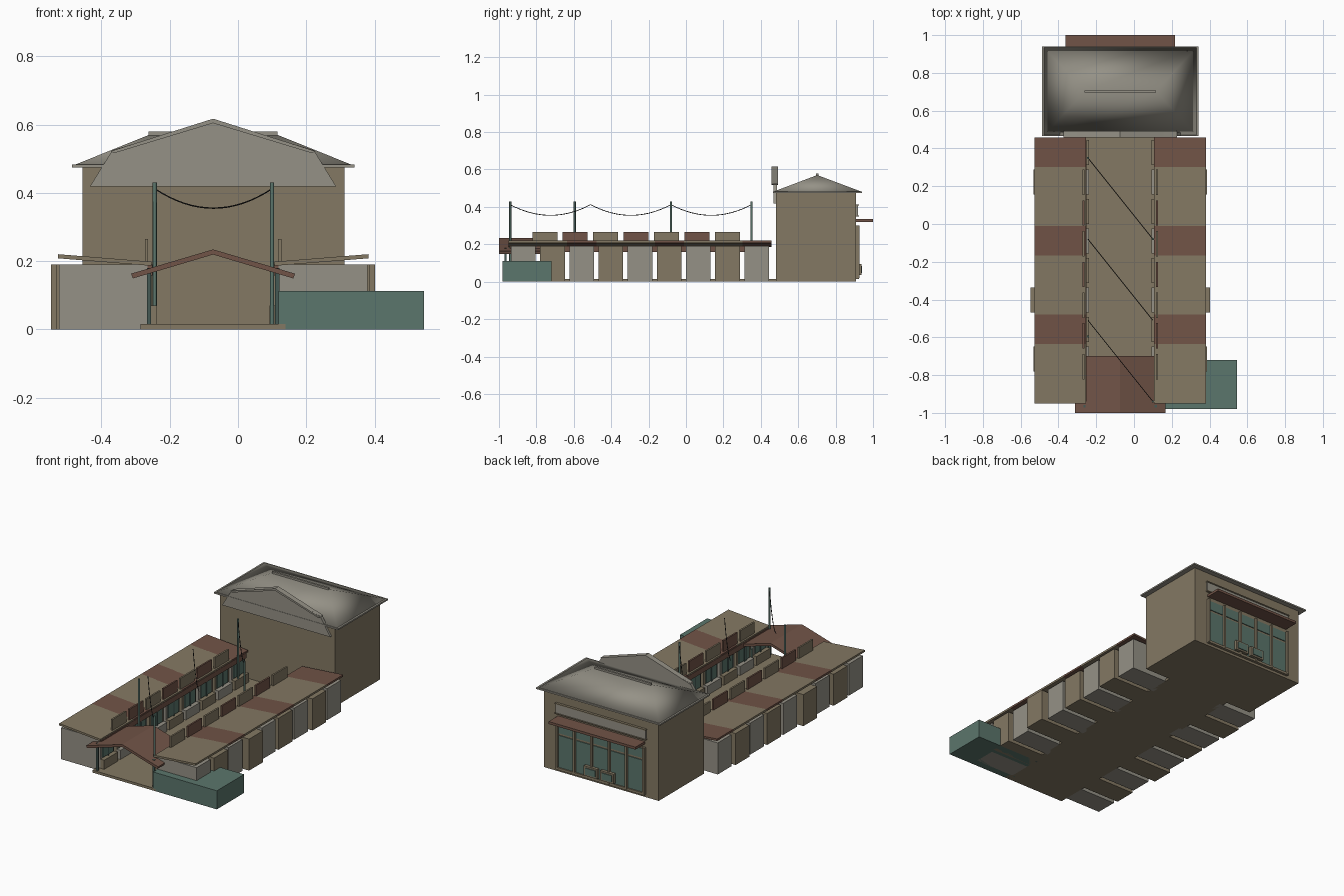
import bpy, math
from mathutils import Vector

if "Cube" in bpy.data.objects:
    bpy.data.objects.remove(bpy.data.objects["Cube"])

CX = -0.073  # centre line of the arcade and hall


def mat(name, r, g, b):
    m = bpy.data.materials.new(name)
    m.diffuse_color = (r, g, b, 1)
    m.use_nodes = True
    m.node_tree.nodes["Principled BSDF"].inputs["Base Color"].default_value = m.diffuse_color
    return m


TAN = mat("tan", .23, .19, .125)
GREY = mat("warm_grey", .30, .285, .24)
RED = mat("brick_red", .165, .088, .063)
TEAL = mat("teal", .105, .18, .15)
DARK = mat("dark_teal", .06, .10, .09)
WIRE = mat("wire", .02, .02, .02)


def mesh(name, verts, faces, m, smooth=False):
    me = bpy.data.meshes.new(name)
    me.from_pydata(verts, [], faces)
    me.materials.append(m)
    for p in me.polygons:
        p.use_smooth = smooth
    o = bpy.data.objects.new(name, me)
    bpy.context.collection.objects.link(o)
    return o


def prism(name, profile, y0, y1, m):
    """Extrude a counter-clockwise (x, z) outline along y."""
    n = len(profile)
    v = [(x, y0, z) for x, z in profile] + [(x, y1, z) for x, z in profile]
    f = [tuple(range(n)), tuple(range(2 * n - 1, n - 1, -1))]
    f += [(i, i + n, (i + 1) % n + n, (i + 1) % n) for i in range(n)]
    return mesh(name, v, f, m)


def box(name, x0, x1, y0, y1, z0, z1, m):
    x0, x1 = sorted((x0, x1))
    return prism(name, [(x0, z0), (x1, z0), (x1, z1), (x0, z1)], y0, y1, m)


def tube(name, pts, r, m, res=0):
    c = bpy.data.curves.new(name, 'CURVE')
    c.dimensions = '3D'
    c.bevel_depth = r
    c.bevel_resolution = res
    c.use_fill_caps = True
    s = c.splines.new('POLY')
    s.points.add(len(pts) - 1)
    for p, q in zip(s.points, pts):
        p.co = (*q, 1)
    c.materials.append(m)
    o = bpy.data.objects.new(name, c)
    bpy.context.collection.objects.link(o)


# Walkway floor
box("walkway_floor", CX - .212, CX + .212, -.98, .48, 0, .015, TAN)

# Two mirrored rows of stalls
PITCH = .156
OUT = [.452, .459, .447, .475, .45, .452, .448, .46, .45]
for s, side in ((-1, "left"), (1, "right")):
    def X(d):
        return CX + s * d
    for i in range(9):
        yc = -.87 + i * PITCH
        y0, y1 = yc - .066, yc + .066
        wall = TAN if i % 2 else GREY
        box(f"{side}_stall", X(.19), X(OUT[i]), y0, y1, 0, .19, wall)
        # shop front facing the walkway
        box(f"{side}_shop_window", X(.184), X(.191), yc - .05, yc + .05, .075, .158, TEAL)
        box(f"{side}_counter", X(.165), X(.19), y0, y1, .015, .07, GREY if i % 2 else TAN)
        box(f"{side}_window_bar", X(.181), X(.186), yc - .004, yc + .004, .07, .16, DARK)
        # sloping roof panel, every third one red
        p = [(X(.18), .186), (X(.455), .208), (X(.455), .22), (X(.18), .198)]
        if s < 0:
            p.reverse()
        ya = -.95 + i * PITCH
        prism(f"{side}_roof_panel", p, ya, ya + PITCH + .003, RED if i % 3 == 2 else TAN)
    box(f"{side}_inner_beam", X(.178), X(.192), -.94, .44, .158, .19, RED)
    # sign boards standing on the inner roof edge
    for k in range(7):
        yc = -.755 + k * .1627
        box(f"{side}_roof_board", X(.19), X(.2), yc - .067, yc + .067, .195, .265,
            RED if k % 2 else TAN)
    # entrance gable posts
    for y in (-.965, -.73):
        box(f"{side}_gable_post", X(.182), X(.194), y - .006, y + .006, 0, .18, DARK)

# Entrance gable roof
prism("entrance_gable", [(CX - .24, .163), (CX - .235, .149), (CX, .219), (CX + .235, .149),
                         (CX + .24, .163), (CX, .234)], -1, -.7, RED)

# Side storage block
box("side_block", .118, .545, -.98, -.72, 0, .112, TEAL)

# Light poles and sagging wires
LX, RX = -.244, .1
for x, y in ((RX, -.94), (LX, -.595), (RX, -.08), (LX, .35)):
    tube("light_pole", [(x, y, 0), (x, y, .43)], .006, TEAL, 2)
for y in (-.08, -.51, -.94):
    pts = []
    for k in range(17):
        t = k / 16
        pts.append((RX + (LX - RX) * t, y + .43 * t, .412 - .057 * 4 * t * (1 - t)))
    tube("string_wire", pts, .002, WIRE)

# Main hall
box("hall_walls", -.455, .312, .48, .91, 0, .478, TAN)
box("hall_eaves", -.486, .342, .465, .94, .474, .483, GREY)
x0, x1, y0, y1 = -.478, .333, .468, .936
mesh("hall_hip_roof",
     [(x0, y0, .482), (x1, y0, .482), (x1, y1, .482), (x0, y1, .482),
      (-.26, .702, .57), (.115, .702, .57)],
     [(0, 1, 5, 4), (1, 2, 5), (2, 3, 4, 5), (3, 0, 4), (3, 2, 1, 0)], GREY, True)
box("ridge_cap", -.262, .116, .696, .708, .562, .579, GREY)

# Front pediment with raised trim
prism("pediment", [(CX - .361, .418), (CX + .361, .418), (CX + .295, .525), (CX, .612),
                   (CX - .295, .525)], .467, .486, GREY)
prism("pediment_trim", [(CX - .3, .522), (CX - .29, .516), (CX, .604), (CX + .29, .516),
                        (CX + .3, .522), (CX, .617)], .458, .492, GREY)

# Rear entrance: glazing, frame, canopy and blank board
box("entrance_backing", CX - .29, CX + .29, .905, .914, .02, .3, TAN)
W = .58 / 5
for k in range(5):
    xc = CX - .29 + W * (k + .5)
    box("entrance_glass", xc - .047, xc + .047, .91, .919, .03, .222, TEAL)
    box("transom_glass", xc - .047, xc + .047, .91, .919, .235, .292, TEAL)
for k in range(6):
    xc = CX - .29 + W * k
    box("entrance_mullion", xc - .006, xc + .006, .908, .928, .02, .3, TAN)
box("entrance_sill", CX - .296, CX + .296, .908, .926, .015, .03, TAN)
box("canopy", CX - .29, CX + .29, .9, 1, .319, .334, RED)
box("name_board", CX - .3, CX + .3, .905, .92, .35, .412, GREY)
for z in (.348, .407):
    box("board_trim", CX - .303, CX + .303, .906, .925, z, z + .006, TAN)
for s in (-1, 1):
    xc = CX + s * .055
    box("notice_frame", xc - .045, xc + .045, .915, .937, .036, .095, TAN)
    box("notice_panel", xc - .033, xc + .033, .92, .942, .046, .085, TEAL)
